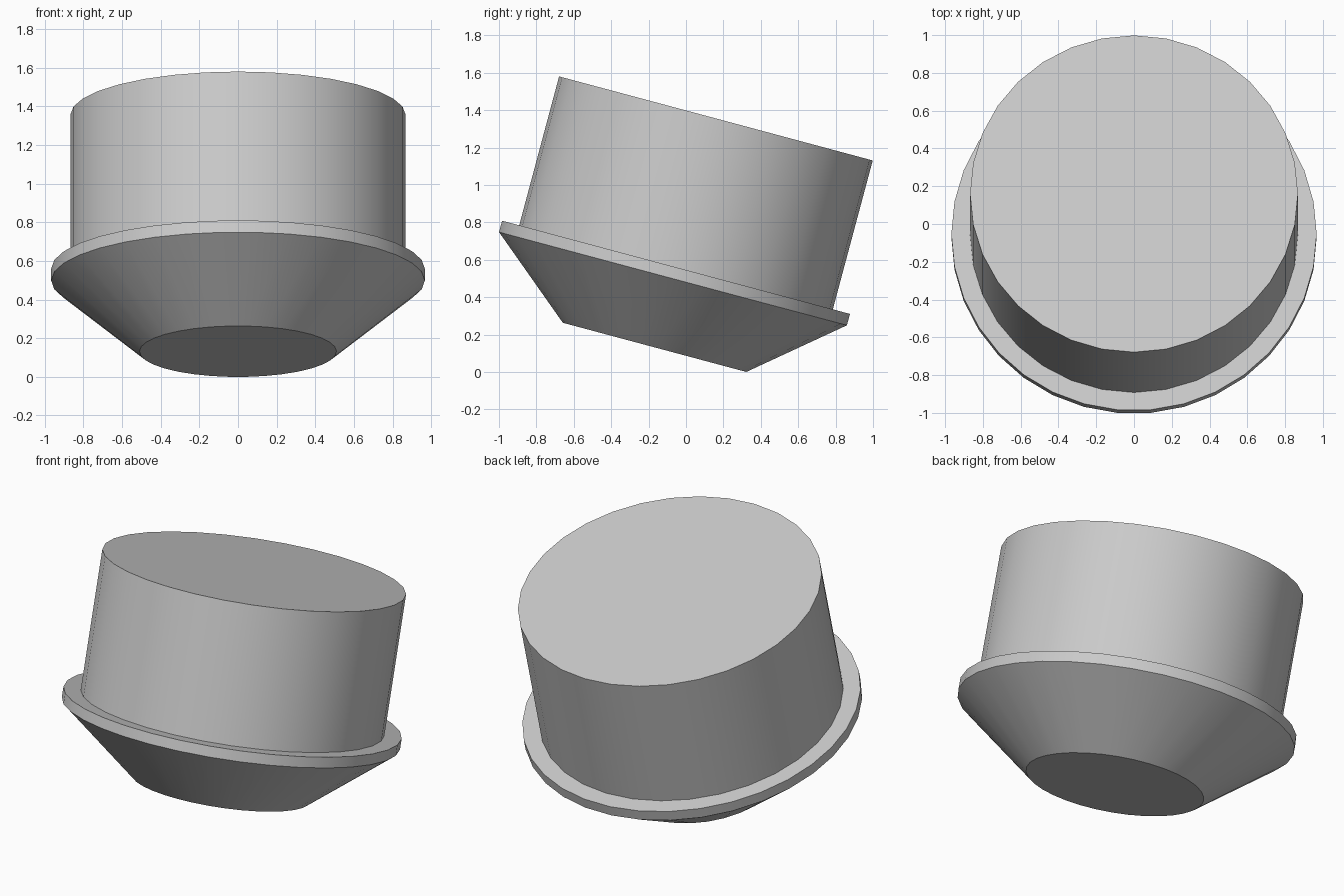
import bpy
import bmesh
from math import cos, sin, pi, radians

cube = bpy.data.objects.get("Cube")
if cube:
    bpy.data.objects.remove(cube, do_unlink=True)

# One plain grey for the whole model
grey = bpy.data.materials.new("light_grey")
grey.use_nodes = True
colour = (0.6, 0.6, 0.6, 1)
grey.diffuse_color = colour
grey.node_tree.nodes["Principled BSDF"].inputs["Base Color"].default_value = colour

TILT = radians(-15)
BASE = (0, -0.168, 0.1315)


def turned_part(name, profile, sides):
    """Revolve (radius, height) points into a capped solid leaning to the back."""
    bm = bmesh.new()
    rings = [[bm.verts.new((r * cos(2 * pi * i / sides), r * sin(2 * pi * i / sides), h))
              for i in range(sides)] for r, h in profile]
    for low, high in zip(rings, rings[1:]):
        for i in range(sides):
            j = (i + 1) % sides
            bm.faces.new((low[i], low[j], high[j], high[i]))
    bm.faces.new(rings[0][::-1])
    bm.faces.new(rings[-1])
    mesh = bpy.data.meshes.new(name)
    bm.to_mesh(mesh)
    bm.free()
    mesh.materials.append(grey)
    obj = bpy.data.objects.new(name, mesh)
    bpy.context.collection.objects.link(obj)
    obj.location = BASE
    obj.rotation_euler.x = TILT
    bpy.ops.object.select_all(action="DESELECT")
    obj.select_set(True)
    bpy.context.view_layer.objects.active = obj
    bpy.ops.object.shade_smooth_by_angle(angle=radians(25))
    return obj


# Tapered foot with the thin rim on top
turned_part("tapered_base_and_rim", [(0.51, 0), (0.967, 0.38), (0.967, 0.443)], 34)
# Straight drum, sunk slightly into the rim
turned_part("drum", [(0.868, 0.42), (0.868, 1.267)], 32)
